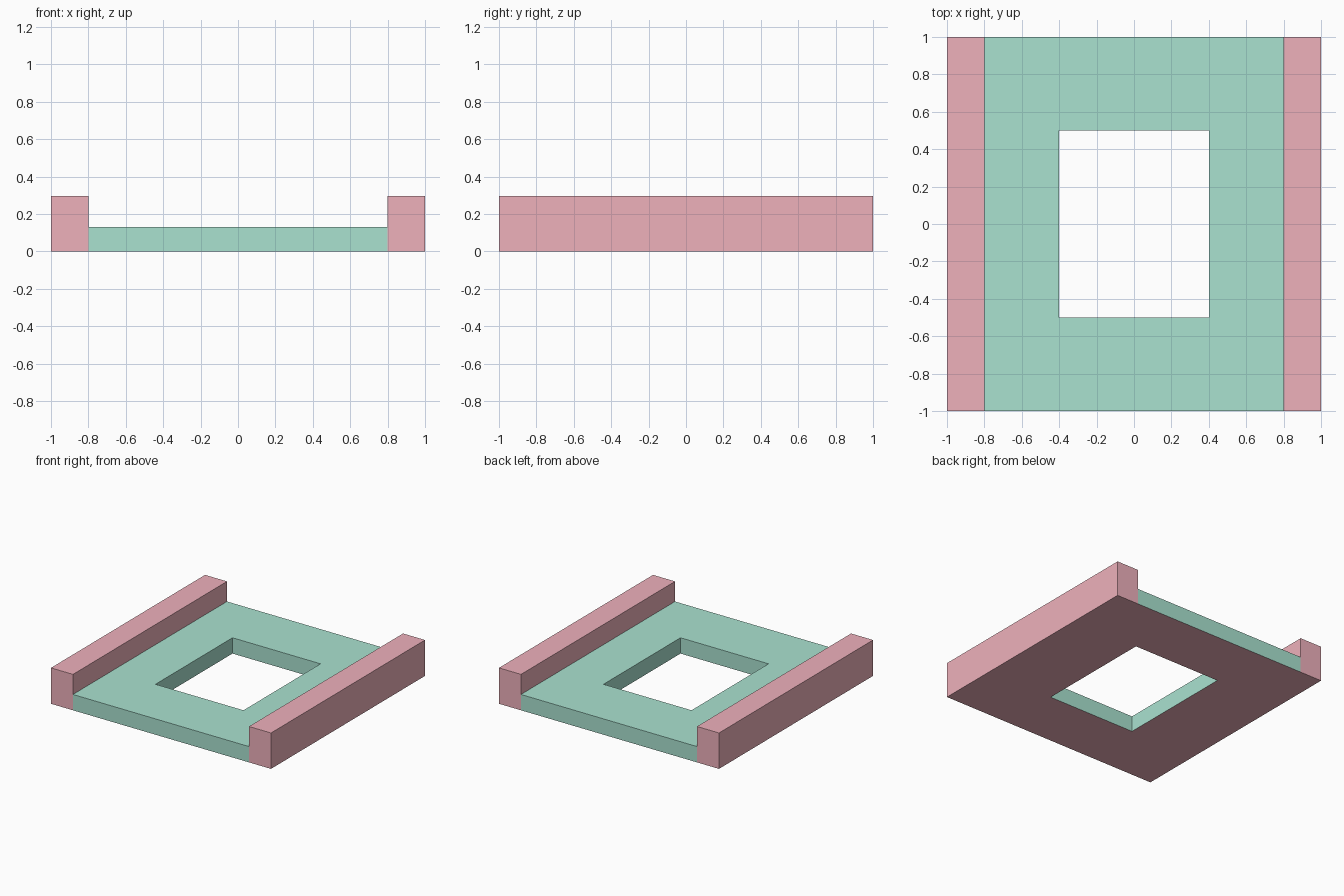
import bpy
import bmesh

if "Cube" in bpy.data.objects:
    bpy.data.objects.remove(bpy.data.objects["Cube"])

PLATE_TOP = 0.13
RAIL_TOP = 0.295
XS = [-1.0, -0.8, -0.4, 0.4, 0.8, 1.0]
YS = [-1.0, -0.5, 0.5, 1.0]


def material(name, rgb):
    mat = bpy.data.materials.new(name)
    mat.diffuse_color = (*rgb, 1.0)
    mat.use_nodes = True
    mat.node_tree.nodes["Principled BSDF"].inputs["Base Color"].default_value = mat.diffuse_color
    return mat


def raise_faces(bm, faces, height):
    result = bmesh.ops.extrude_face_region(bm, geom=faces)["geom"]
    verts = [g for g in result if isinstance(g, bmesh.types.BMVert)]
    bmesh.ops.translate(bm, verts=verts, vec=(0, 0, height))
    return [g for g in result if isinstance(g, bmesh.types.BMFace)]


bm = bmesh.new()

# Plan of the frame, with the middle cell left open as the window
grid = [[bm.verts.new((x, y, 0)) for y in YS] for x in XS]
plan = []
for i in range(len(XS) - 1):
    for j in range(len(YS) - 1):
        if (i, j) != (2, 1):
            plan.append(bm.faces.new((grid[i][j], grid[i + 1][j],
                                      grid[i + 1][j + 1], grid[i][j + 1])))

# Plate thickness, then the two side rails
top = raise_faces(bm, plan, PLATE_TOP)
rails = [f for f in top if abs(f.calc_center_median().x) > 0.8]
raise_faces(bm, rails, RAIL_TOP - PLATE_TOP)
bmesh.ops.recalc_face_normals(bm, faces=bm.faces[:])

# Green plate top, ends and window walls; red rails and underside
for f in bm.faces:
    c = f.calc_center_median()
    f.material_index = int(abs(c.x) < 0.79 and c.z > 0.001)

# Merge coplanar faces of the same colour
bmesh.ops.dissolve_limit(bm, angle_limit=0.01, verts=bm.verts[:],
                         edges=bm.edges[:], delimit={'MATERIAL'})

mesh = bpy.data.meshes.new("railed_frame")
bm.to_mesh(mesh)
bm.free()
mesh.materials.append(material("red", (0.86, 0.44, 0.50)))
mesh.materials.append(material("green", (0.40, 0.76, 0.63)))
frame = bpy.data.objects.new("railed_frame", mesh)
bpy.context.collection.objects.link(frame)
